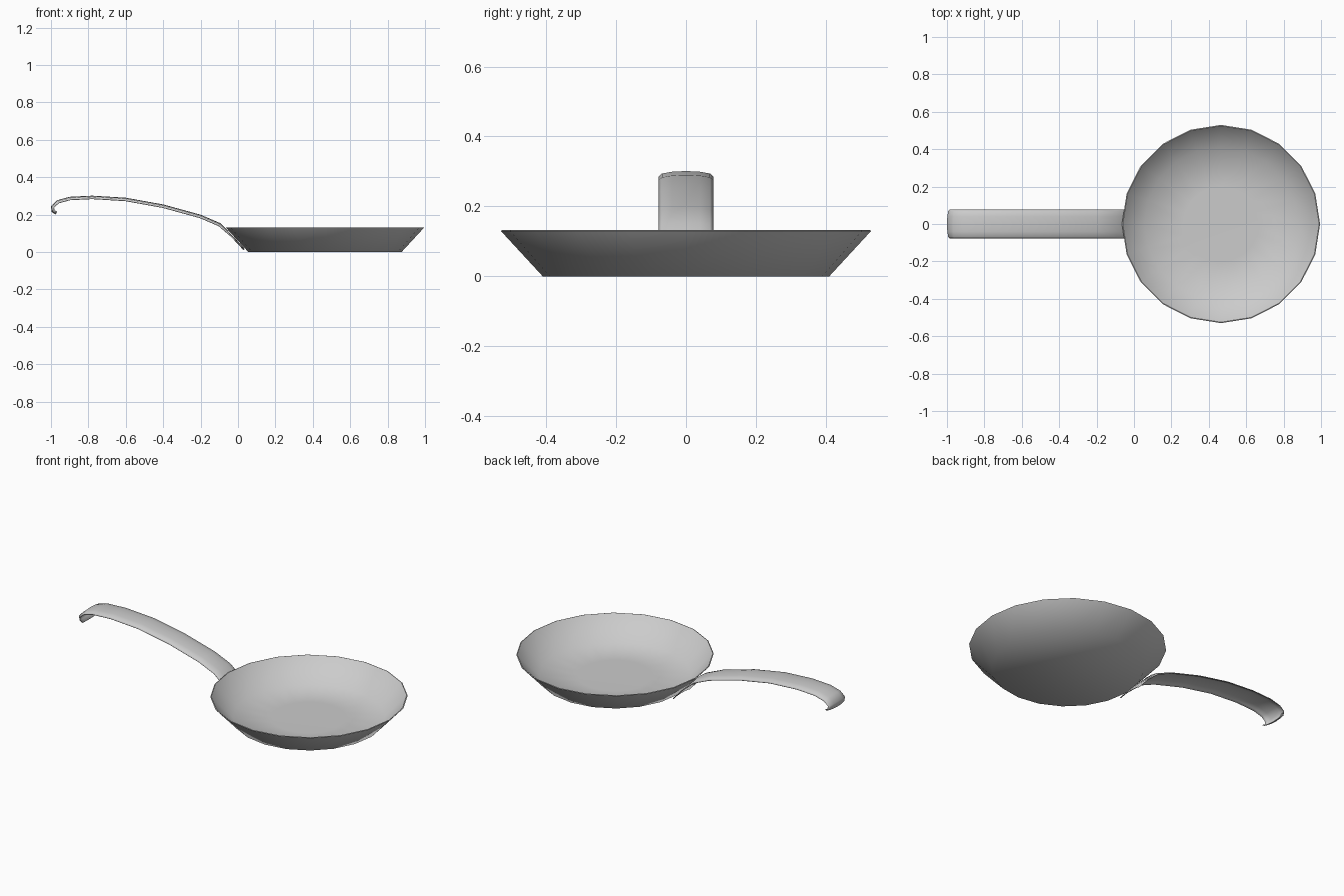
import bpy, bmesh, math
from mathutils import Vector

cube = bpy.data.objects.get("Cube")
if cube:
    bpy.data.objects.remove(cube, do_unlink=True)

metal = bpy.data.materials.new("light grey metal")
metal.use_nodes = True
grey = (0.6, 0.6, 0.6, 1)
metal.diffuse_color = grey
metal.node_tree.nodes["Principled BSDF"].inputs["Base Color"].default_value = grey


def finish(name, bm, angle):
    mesh = bpy.data.meshes.new(name)
    bmesh.ops.recalc_face_normals(bm, faces=bm.faces)
    bm.to_mesh(mesh)
    bm.free()
    mesh.materials.append(metal)
    obj = bpy.data.objects.new(name, mesh)
    bpy.context.collection.objects.link(obj)
    bpy.ops.object.select_all(action="DESELECT")
    obj.select_set(True)
    bpy.context.view_layer.objects.active = obj
    bpy.ops.object.shade_smooth_by_angle(angle=math.radians(angle))
    return obj


# Pan bowl: thin profile from the underside, over the rim, to the inner floor
SIDES = 20
profile = [(0.41, 0), (0.53, 0.13), (0.525, 0.132), (0.41, 0.008), (0.2, 0.005)]
bm = bmesh.new()
rings = []
for radius, z in profile:
    ring = []
    for i in range(SIDES):
        a = math.tau * i / SIDES
        ring.append(bm.verts.new((0.465 + radius * math.cos(a), radius * math.sin(a), z)))
    rings.append(ring)
for low, high in zip(rings, rings[1:]):
    for i in range(SIDES):
        j = (i + 1) % SIDES
        bm.faces.new((low[i], low[j], high[j], high[i]))
bm.faces.new(rings[0])
bm.faces.new(rings[-1])
finish("pan_bowl", bm, 50)

# Handle: arched strip swept along a side path, ending in a hooked tip
path = [(0.035, 0.015), (-0.03, 0.085), (-0.095, 0.152), (-0.2, 0.197),
        (-0.4, 0.252), (-0.6, 0.288), (-0.78, 0.299), (-0.9, 0.293),
        (-0.965, 0.275), (-0.998, 0.245), (-0.995, 0.215), (-0.975, 0.202)]
points = [Vector((x, 0, z)) for x, z in path]
section = [(-0.077, 0.015), (-0.068, 0.007), (-0.04, 0.002), (0, 0),
           (0.04, 0.002), (0.068, 0.007), (0.077, 0.015)]
bm = bmesh.new()
rows = []
for k, p in enumerate(points):
    tangent = (points[min(k + 1, len(points) - 1)] - points[max(k - 1, 0)]).normalized()
    inward = Vector((tangent.z, 0, -tangent.x)) * -1
    if k < 9 and inward.z > 0:
        inward.negate()
    # The strip lies flatter where it meets the bowl
    depth = 0.4 if k < 2 else 1.0
    rows.append([bm.verts.new(p + Vector((0, y, 0)) + inward * d * depth) for y, d in section])
for a, b in zip(rows, rows[1:]):
    for i in range(len(section) - 1):
        bm.faces.new((a[i], a[i + 1], b[i + 1], b[i]))
handle = finish("handle", bm, 60)
solid = handle.modifiers.new("thickness", "SOLIDIFY")
solid.thickness = 0.004
solid.offset = 0
